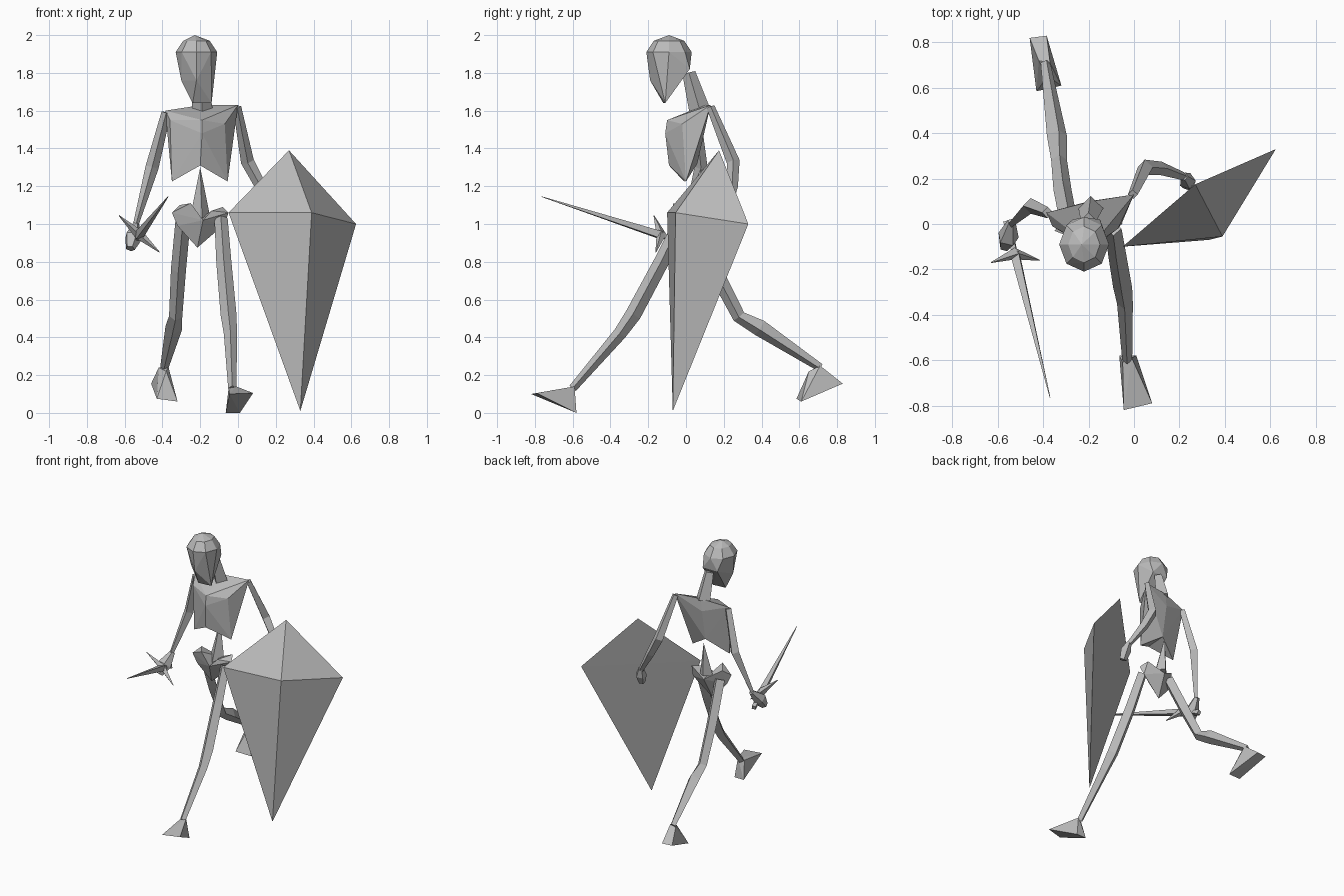
import bpy, bmesh, math
from mathutils import Vector

default_cube = bpy.data.objects.get("Cube")
if default_cube:
    bpy.data.objects.remove(default_cube, do_unlink=True)

# One plain grey for the whole figure
grey = bpy.data.materials.new("plain_grey")
grey.use_nodes = True
grey.diffuse_color = (.5, .5, .5, 1)
grey.node_tree.nodes["Principled BSDF"].inputs["Base Color"].default_value = grey.diffuse_color


def finish(name, bm):
    """Turn a bmesh into a flat shaded object."""
    bmesh.ops.recalc_face_normals(bm, faces=bm.faces)
    mesh = bpy.data.meshes.new(name)
    bm.to_mesh(mesh)
    bm.free()
    mesh.materials.append(grey)
    obj = bpy.data.objects.new(name, mesh)
    bpy.context.collection.objects.link(obj)
    return obj


def hull(name, points):
    """Faceted solid wrapped around a few corner points."""
    bm = bmesh.new()
    for point in points:
        bm.verts.new(point)
    result = bmesh.ops.convex_hull(bm, input=bm.verts)
    inside = {g for g in result["geom_interior"] + result["geom_unused"]
              if isinstance(g, bmesh.types.BMVert)}
    bmesh.ops.delete(bm, geom=list(inside), context="VERTS")
    return finish(name, bm)


def limb(name, path, radii, sides=4):
    """Low-poly tapered tube along a path."""
    bm = bmesh.new()
    path = [Vector(p) for p in path]
    rings = []
    for i, (centre, radius) in enumerate(zip(path, radii)):
        tangent = (path[min(i + 1, len(path) - 1)] - path[max(i - 1, 0)]).normalized()
        across = tangent.cross(Vector((0, 1, 0))).normalized()
        up = tangent.cross(across).normalized()
        ring = []
        for k in range(sides):
            angle = math.tau * k / sides
            offset = across * math.cos(angle) + up * math.sin(angle)
            ring.append(bm.verts.new(centre + offset * radius))
        rings.append(ring)
    for low, high in zip(rings, rings[1:]):
        for k in range(sides):
            n = (k + 1) % sides
            bm.faces.new((low[k], low[n], high[n], high[k]))
    bm.faces.new(rings[0])
    bm.faces.new(rings[-1])
    return finish(name, bm)


def oval(centre, rx, ry, count=8):
    """Horizontal ring of points."""
    x, y, z = centre
    return [(x + rx * math.cos(math.tau * k / count),
             y + ry * math.sin(math.tau * k / count), z) for k in range(count)]


# Head: domed skull that narrows to a pointed chin
skull = oval((-.22, -.09, 1.91), .11, .12) + oval((-.22, -.09, 1.97), .07, .08)
jaw = [(-.3, -.12, 1.76), (-.14, -.12, 1.76), (-.22, -.19, 1.76),
       (-.24, -.12, 1.64), (-.14, -.11, 1.64)]
nape = [(-.27, .02, 1.82), (-.15, .02, 1.82), (-.21, -.03, 1.77)]
hull("head", skull + jaw + nape + [(-.23, -.09, 2)])
limb("neck", [(-.2, .015, 1.8), (-.19, .07, 1.61)], [.035, .055])

# Rib cage: two halves meeting at the breastbone, with a notch below
breastbone = [(-.19, -.1, 1.55), (-.19, -.11, 1.48), (-.2, -.09, 1.31)]
spine = [(-.19, .1, 1.63), (-.2, .1, 1.54), (-.2, .06, 1.32)]
hull("right_ribs", breastbone + spine + [
    (-.385, .05, 1.6), (-.36, -.01, 1.55), (-.35, -.01, 1.225)])
hull("left_ribs", breastbone + spine + [
    (0, .13, 1.63), (-.07, -.02, 1.53), (-.055, 0, 1.225)])

# Waist: spine spike rising out of the pelvis
hull("waist", [(-.2, .08, 1.3), (-.25, .04, 1.05), (-.15, .05, 1.05),
               (-.19, -.03, 1.03), (-.2, .09, 1.06)])

# Pelvis: two flared wings around a pointed keel
keel = [(-.185, -.07, 1.02), (-.2, .08, 1.03), (-.215, 0, .875)]
hull("right_hip", keel + [(-.35, -.03, 1.06), (-.31, .02, 1.1),
                          (-.25, -.07, 1.11), (-.32, -.02, .99)])
hull("left_hip", keel + [(-.05, 0, 1.06), (-.08, .05, 1.09),
                         (-.14, -.04, 1.07), (-.07, .02, 1)])

# Legs: left one striding forward, right one trailing
limb("right_leg", [(-.29, .02, 1.03), (-.315, .15, .76), (-.33, .28, .51),
                   (-.34, .39, .45), (-.39, .71, .24)],
     [.04, .04, .035, .045, .022])
limb("left_leg", [(-.09, -.02, 1.03), (-.075, -.13, .8), (-.05, -.28, .52),
                  (-.04, -.35, .42), (-.03, -.6, .13)],
     [.035, .04, .042, .035, .022])
hull("right_foot", [(-.42, .72, .24), (-.37, .71, .25), (-.38, .65, .22),
                    (-.46, .82, .155), (-.385, .83, .155),
                    (-.43, .585, .075), (-.32, .61, .06)])
hull("left_foot", [(-.05, -.61, .13), (-.01, -.59, .14),
                   (-.045, -.82, .1), (.08, -.79, .105),
                   (-.065, -.58, 0), (.01, -.58, 0)])

# Arms: right one low with the sword, left one behind the shield
limb("right_arm", [(-.38, .05, 1.59), (-.455, .08, 1.3), (-.54, 0, 1)],
     [.025, .035, .015])
limb("right_hand", [(-.54, .01, 1), (-.555, -.06, .93), (-.57, -.1, .87)],
     [.018, .048, .025], 5)
limb("left_arm", [(-.005, .13, 1.62), (.05, .25, 1.33),
                  (.12, .245, 1.2), (.22, .21, 1.04)],
     [.022, .035, .03, .018])
limb("left_hand", [(.22, .21, 1.05), (.235, .19, .99), (.24, .17, .93)],
     [.018, .038, .025], 5)

# Sword: long tapering blade, short grip and slanted crossguard
limb("sword_blade", [(-.525, -.13, .94), (-.37, -.765, 1.145)], [.027, .002])
limb("sword_grip", [(-.56, .01, .89), (-.525, -.13, .94)], [.02, .016])
limb("sword_guard", [(-.63, -.17, 1.045), (-.525, -.13, .945), (-.415, -.16, .85)],
     [.002, .026, .002])

# Shield: kite shape with a raised front peak and flat back
hull("shield", [(.27, .175, 1.39), (-.05, -.1, 1.06), (.39, -.055, 1.06),
                (.625, .33, 1), (.33, -.07, .01)])
